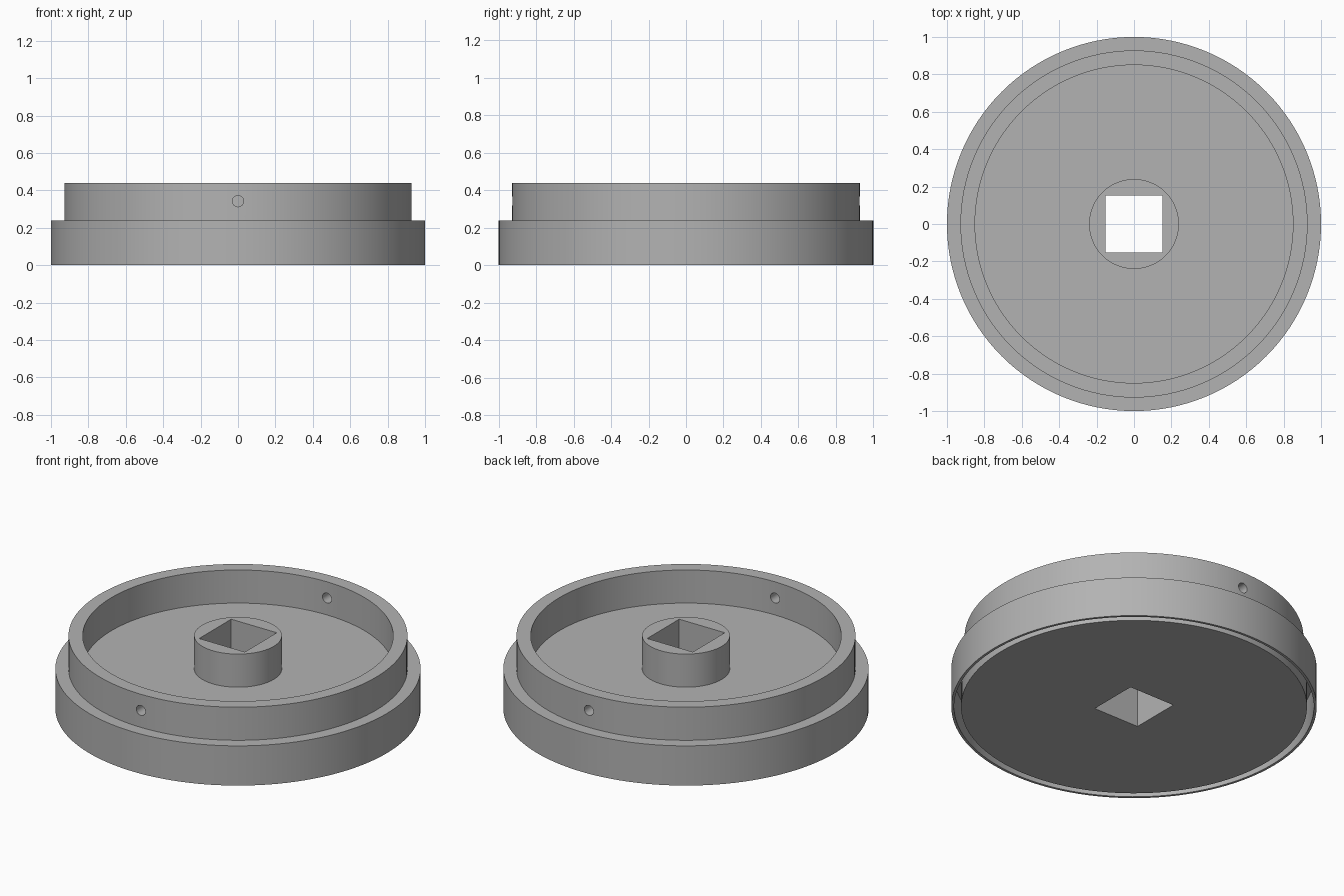
import bpy, bmesh, math
from mathutils import Matrix

cube = bpy.data.objects.get("Cube")
if cube:
    bpy.data.objects.remove(cube, do_unlink=True)

grey = bpy.data.materials.new("plain grey")
grey.use_nodes = True
colour = (0.45, 0.45, 0.45, 1)
grey.diffuse_color = colour
grey.node_tree.nodes["Principled BSDF"].inputs["Base Color"].default_value = colour


def make_object(name, bm):
    bmesh.ops.recalc_face_normals(bm, faces=bm.faces)
    mesh = bpy.data.meshes.new(name)
    bm.to_mesh(mesh)
    bm.free()
    mesh.materials.append(grey)
    obj = bpy.data.objects.new(name, mesh)
    bpy.context.collection.objects.link(obj)
    return obj


def lathe(name, profile, steps=128):
    bm = bmesh.new()
    verts = [bm.verts.new((r, 0, z)) for r, z in profile]
    edges = [bm.edges.new(pair) for pair in zip(verts, verts[1:])]
    bmesh.ops.spin(bm, geom=verts + edges, cent=(0, 0, 0), axis=(0, 0, 1),
                   angle=math.tau, steps=steps, use_duplicate=False)
    bmesh.ops.remove_doubles(bm, verts=bm.verts, dist=0.0001)
    return make_object(name, bm)


def cut(target, cutter):
    cutter.hide_render = True
    mod = target.modifiers.new("cut", "BOOLEAN")
    mod.operation, mod.solver, mod.object = "DIFFERENCE", "EXACT", cutter
    bpy.context.view_layer.objects.active = target
    bpy.ops.object.modifier_apply(modifier=mod.name)
    bpy.data.objects.remove(cutter, do_unlink=True)


# Stepped cap: solid base with a groove underneath, raised wall and centre hub
base, top, groove = 0.24, 0.44, 0.2
cap = lathe("stepped_cap", [
    (0, 0), (0.947, 0), (0.947, groove), (0.985, groove), (0.985, 0), (1, 0),
    (1, base), (0.928, base), (0.928, top), (0.85, top), (0.85, base),
    (0.24, base), (0.24, top), (0, top)])

# Square shaft opening through the hub
bm = bmesh.new()
bmesh.ops.create_cube(bm, size=1, matrix=Matrix.Diagonal((0.305, 0.305, 2, 1)))
cut(cap, make_object("square_cutter", bm))

# Small pin holes through the front and back of the raised wall
for side in (-1, 1):
    bm = bmesh.new()
    place = Matrix.Translation((0, side * 0.89, 0.342)) @ Matrix.Rotation(math.pi / 2, 4, "X")
    bmesh.ops.create_cone(bm, cap_ends=True, segments=32, radius1=0.03,
                          radius2=0.03, depth=0.3, matrix=place)
    cut(cap, make_object("pin_cutter", bm))

bpy.ops.object.select_all(action="DESELECT")
cap.select_set(True)
bpy.context.view_layer.objects.active = cap
bpy.ops.object.shade_smooth_by_angle(angle=math.radians(30))
